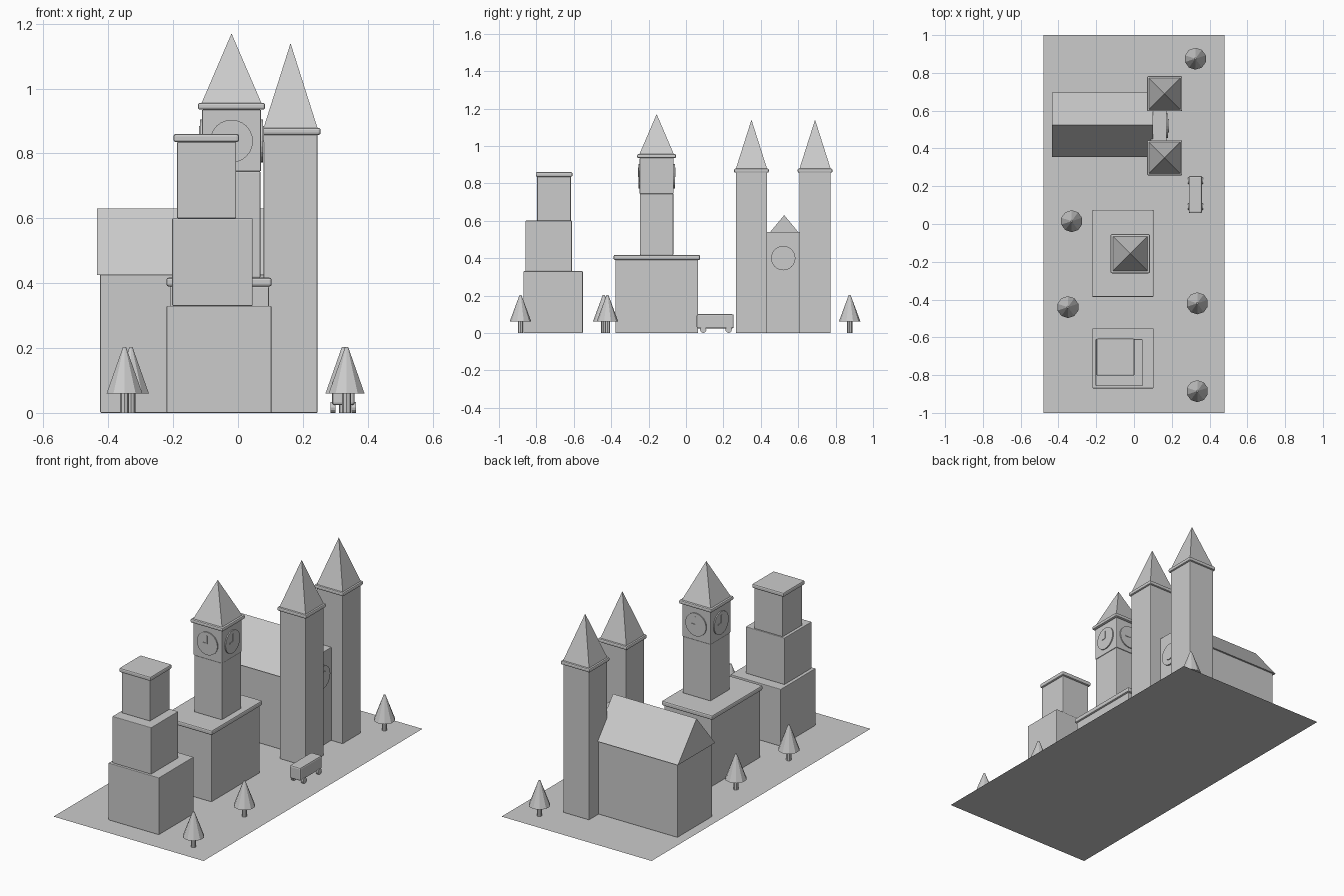
import bpy
import bmesh
import math
from mathutils import Matrix

cube = bpy.data.objects.get("Cube")
if cube:
    bpy.data.objects.remove(cube)

stone = bpy.data.materials.new("plain grey")
stone.use_nodes = True
GREY = (0.6, 0.6, 0.6, 1)
stone.diffuse_color = GREY
stone.node_tree.nodes["Principled BSDF"].inputs["Base Color"].default_value = GREY


def finish(name, bm):
    mesh = bpy.data.meshes.new(name)
    bmesh.ops.recalc_face_normals(bm, faces=bm.faces)
    bm.to_mesh(mesh)
    bm.free()
    mesh.materials.append(stone)
    ob = bpy.data.objects.new(name, mesh)
    bpy.context.collection.objects.link(ob)
    return ob


def block(name, x, y, z, bevel=0.003):
    """Box from three (low, high) ranges with softened edges."""
    bm = bmesh.new()
    bmesh.ops.create_cube(bm, size=1)
    for v in bm.verts:
        for i, (lo, hi) in enumerate((x, y, z)):
            v.co[i] = (lo + hi) / 2 + v.co[i] * (hi - lo)
    ob = finish(name, bm)
    mod = ob.modifiers.new("soft edges", 'BEVEL')
    mod.width = bevel
    mod.segments = 2
    return ob


def centred(name, cx, cy, half, z, bevel=0.003):
    return block(name, (cx - half, cx + half), (cy - half, cy + half), z, bevel)


def cone(name, cx, cy, z, r1, r2, sides, turn=0.0):
    bm = bmesh.new()
    bmesh.ops.create_cone(bm, cap_ends=True, segments=sides, radius1=r1, radius2=r2,
                          depth=z[1] - z[0],
                          matrix=Matrix.Translation((cx, cy, sum(z) / 2))
                          @ Matrix.Rotation(turn, 4, 'Z'))
    bmesh.ops.remove_doubles(bm, verts=bm.verts, dist=1e-5)
    return finish(name, bm)


def spire(name, cx, cy, half, z):
    return cone(name, cx, cy, z, half * math.sqrt(2), 0, 4, math.pi / 4)


def disc(name, centre, radius, depth, angle, sides=24):
    """Upright disc facing +x, turned about z by angle."""
    bm = bmesh.new()
    bmesh.ops.create_cone(bm, cap_ends=True, segments=sides, radius1=radius,
                          radius2=radius, depth=depth,
                          matrix=Matrix.Translation(centre)
                          @ Matrix.Rotation(angle, 4, 'Z')
                          @ Matrix.Rotation(math.pi / 2, 4, 'Y'))
    return finish(name, bm)


def hand(name, centre, angle, length, swing):
    """Thin clock hand pivoting at the dial centre."""
    bm = bmesh.new()
    bmesh.ops.create_cube(bm, size=1)
    bmesh.ops.transform(bm, verts=bm.verts, matrix=Matrix.Translation(centre)
                        @ Matrix.Rotation(angle, 4, 'Z')
                        @ Matrix.Rotation(swing, 4, 'X')
                        @ Matrix.Translation((0, 0, length / 2))
                        @ Matrix.Diagonal((0.003, 0.006, length, 1)))
    return finish(name, bm)


# Ground sheet
bm = bmesh.new()
bmesh.ops.create_grid(bm, x_segments=1, y_segments=1, size=1,
                      matrix=Matrix.Diagonal((0.48, 1, 1, 1)))
finish("ground", bm)

# Stepped tower
block("stepped_base", (-0.22, 0.103), (-0.87, -0.552), (0, 0.33))
block("stepped_middle", (-0.203, 0.045), (-0.858, -0.61), (0.33, 0.6))
block("stepped_upper", (-0.188, -0.006), (-0.796, -0.616), (0.6, 0.835))
block("stepped_cap", (-0.199, 0.003), (-0.803, -0.607), (0.835, 0.86), 0.007)

# Clock hall and tower
TX, TY = -0.02, -0.157
block("hall", (-0.21, 0.095), (-0.378, 0.065), (0, 0.39))
block("hall_cornice", (-0.221, 0.104), (-0.387, 0.075), (0.39, 0.417), 0.007)
centred("clock_shaft", TX, TY, 0.089, (0.417, 0.745))
centred("clock_room", TX, TY, 0.091, (0.745, 0.935))
centred("clock_cornice", TX, TY, 0.104, (0.935, 0.956), 0.007)
spire("clock_spire", TX, TY, 0.092, (0.956, 1.17))
for i in range(4):
    a = i * math.pi / 2

    def face(out):
        return (TX + math.cos(a) * out, TY + math.sin(a) * out, 0.838)
    disc("clock_dial", face(0.092), 0.066, 0.01, a)
    hand("minute_hand", face(0.0985), a, 0.046, 0)
    hand("hour_hand", face(0.0985), a, 0.03, math.pi / 2)

# Church nave with gabled roof
block("nave", (-0.425, 0.1), (0.365, 0.685), (0, 0.428))
bm = bmesh.new()
ends = []
for x in (-0.435, 0.1):
    ends.append([bm.verts.new((x, y, z)) for y, z in
                 ((0.355, 0.425), (0.695, 0.425), (0.525, 0.63))])
    bm.faces.new(ends[-1])
for i in range(3):
    j = (i + 1) % 3
    bm.faces.new((ends[0][i], ends[0][j], ends[1][j], ends[1][i]))
finish("nave_roof", bm)

# Church front between the towers
block("church_front", (0.09, 0.172), (0.425, 0.615), (0, 0.54))
disc("rose_window", (0.174, 0.52, 0.4), 0.065, 0.014, 0)
disc("rose_centre", (0.178, 0.52, 0.4), 0.035, 0.014, 0)

# Twin towers
for cy in (0.35, 0.69):
    centred("church_tower", 0.162, cy, 0.083, (0, 0.86))
    centred("tower_cornice", 0.162, cy, 0.093, (0.857, 0.879), 0.007)
    spire("tower_spire", 0.162, cy, 0.083, (0.879, 1.14))

# Trees
for x, y in ((0.325, 0.875), (-0.33, 0.015), (-0.35, -0.44),
             (0.335, -0.42), (0.335, -0.885)):
    cone("tree_trunk", x, y, (0, 0.065), 0.014, 0.014, 8)
    cone("tree_crown", x, y, (0.06, 0.203), 0.058, 0.005, 10)

# Bus
block("bus_body", (0.29, 0.36), (0.057, 0.255), (0.024, 0.1), 0.008)
for x in (0.293, 0.357):
    for y in (0.092, 0.228):
        disc("bus_wheel", (x, y, 0.017), 0.017, 0.014, 0, 12)
